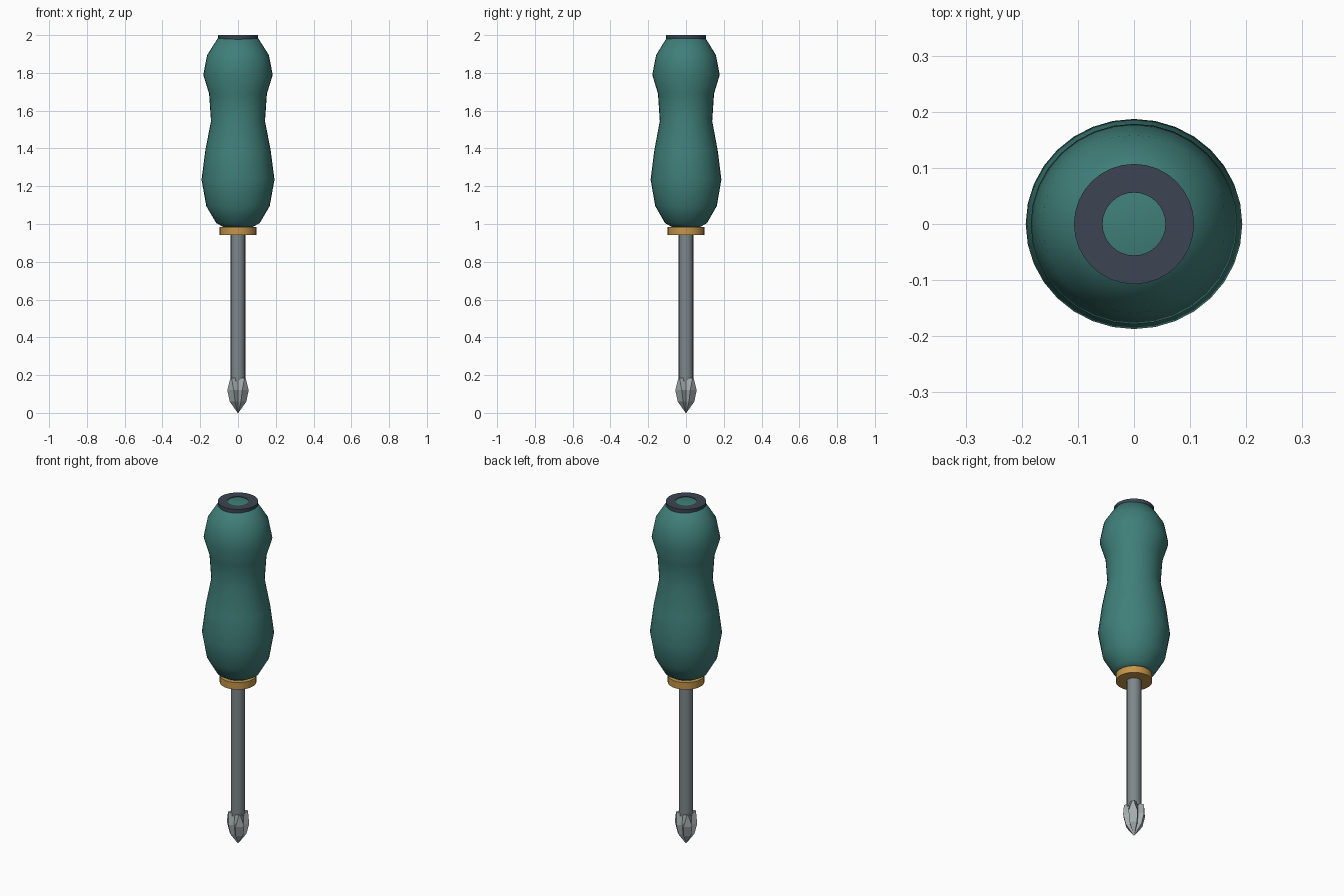
import bpy, bmesh, math

if "Cube" in bpy.data.objects:
    bpy.data.objects.remove(bpy.data.objects["Cube"])


def material(name, color):
    m = bpy.data.materials.new(name)
    m.diffuse_color = (*color, 1)
    m.use_nodes = True
    m.node_tree.nodes["Principled BSDF"].inputs["Base Color"].default_value = m.diffuse_color
    return m


def make_object(name, bm, mat, smooth=None):
    bmesh.ops.recalc_face_normals(bm, faces=bm.faces)
    mesh = bpy.data.meshes.new(name)
    bm.to_mesh(mesh)
    bm.free()
    ob = bpy.data.objects.new(name, mesh)
    bpy.context.collection.objects.link(ob)
    mesh.materials.append(mat)
    if smooth:
        bpy.ops.object.select_all(action='DESELECT')
        ob.select_set(True)
        bpy.context.view_layer.objects.active = ob
        bpy.ops.object.shade_smooth_by_angle(angle=math.radians(smooth))
    return ob


def bridge(bm, a, b):
    n = len(a)
    for i in range(n):
        j = (i + 1) % n
        bm.faces.new((a[i], a[j], b[j], b[i]))


def lathe(name, profile, mat, sides=32, sy=1.0, closed=False, smooth=40):
    """Spin (radius, z) points about z; closed makes a ring, otherwise ends are capped."""
    bm = bmesh.new()
    rings = []
    for r, z in profile:
        angles = [2 * math.pi * i / sides for i in range(sides)]
        rings.append([bm.verts.new((r * math.cos(a), r * sy * math.sin(a), z)) for a in angles])
    for a, b in zip(rings, rings[1:]):
        bridge(bm, a, b)
    if closed:
        bridge(bm, rings[-1], rings[0])
    else:
        bm.faces.new(rings[0])
        bm.faces.new(rings[-1])
    return make_object(name, bm, mat, smooth)


teal = material("teal", (0.05, 0.21, 0.19))
dark = material("dark_slate", (0.045, 0.06, 0.085))
brass = material("brass", (0.55, 0.30, 0.07))
steel = material("steel", (0.21, 0.24, 0.26))
bright = material("bright_steel", (0.38, 0.42, 0.43))

# Handle: waisted grip, slightly narrower front to back
lathe("handle", [(0.07, 0.98), (0.115, 1.005), (0.168, 1.095), (0.193, 1.235),
                 (0.173, 1.39), (0.143, 1.545), (0.153, 1.69), (0.184, 1.79),
                 (0.163, 1.895), (0.107, 1.983), (0.057, 1.997)], teal, sy=0.97, smooth=50)

# End ring around the top of the handle
lathe("end_ring", [(0.056, 1.975), (0.107, 1.975), (0.107, 2.0), (0.056, 2.0)], dark, closed=True)

# Collar and shaft
lathe("collar", [(0.097, 0.942), (0.097, 0.983)], brass)
lathe("shaft", [(0.039, 0.17), (0.039, 0.985)], steel, sides=16)

# Cross-head tip: four diagonal wings with grooves between
bm = bmesh.new()
rings = []
for z, reach, half, valley in [(0.185, 0.053, 0.004, 0.034), (0.12, 0.056, 0.024, 0.035),
                               (0.06, 0.042, 0.020, 0.027), (0.0, 0.002, 0.001, 0.0015)]:
    ring = []
    for k in range(4):
        a = math.radians(45 + 90 * k)
        c, s = math.cos(a), math.sin(a)
        for side in (-half, half):
            ring.append(bm.verts.new((reach * c - side * s, reach * s + side * c, z)))
        g = a + math.pi / 4
        ring.append(bm.verts.new((valley * math.cos(g), valley * math.sin(g), z)))
    rings.append(ring)
for a, b in zip(rings, rings[1:]):
    bridge(bm, a, b)
bm.faces.new(rings[0])
bm.faces.new(rings[-1])
make_object("cross_tip", bm, bright)
